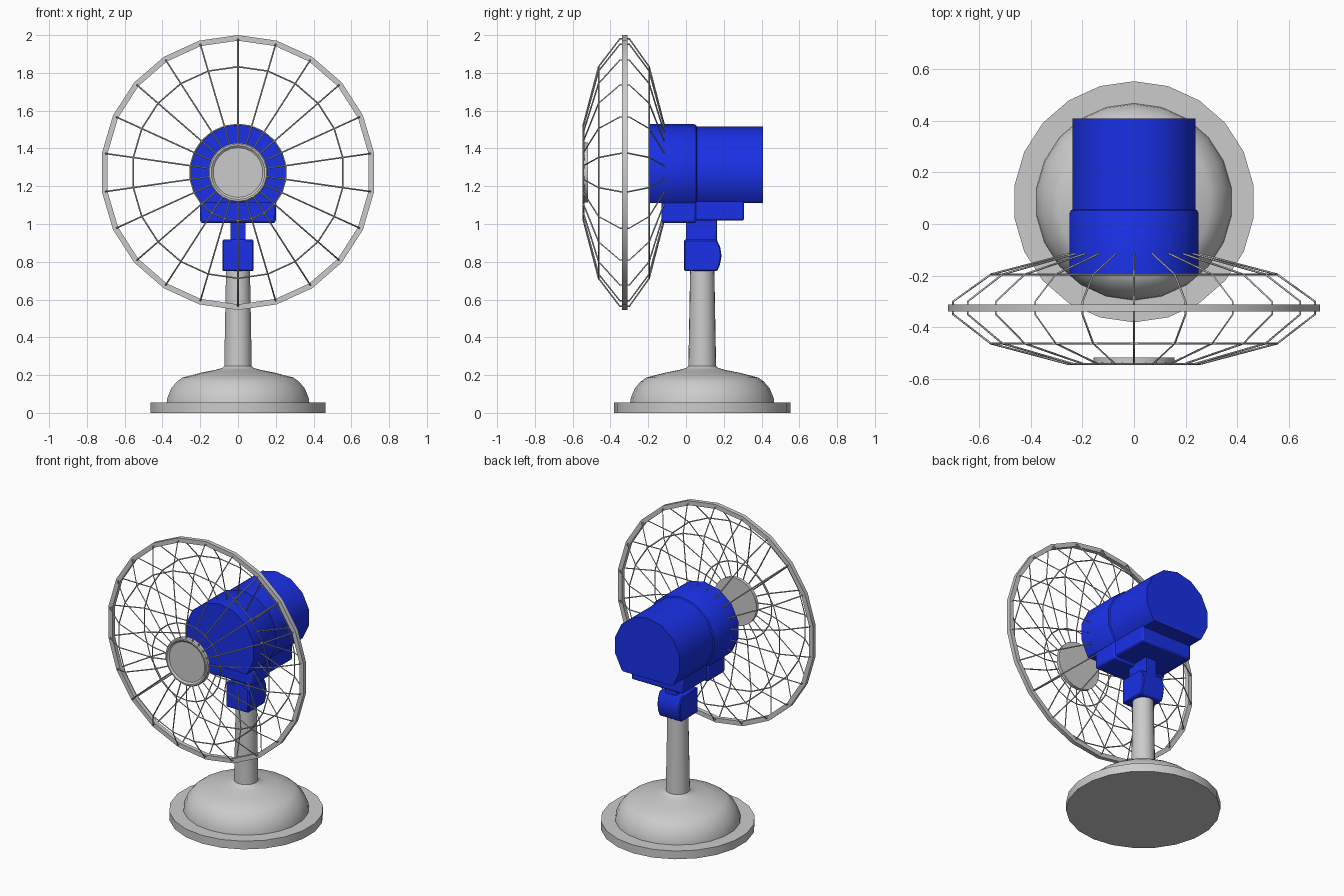
import bpy, bmesh
from math import sin, cos, tau
from mathutils import Vector

if "Cube" in bpy.data.objects:
    bpy.data.objects.remove(bpy.data.objects["Cube"])

N = 22            # sides of the round parts
CZ = 1.2725       # height of the fan axis
POLE_Y = 0.086    # centre of base and pole

blue = bpy.data.materials.new("blue_paint")
blue.diffuse_color = (0.01, 0.03, 0.8, 1)
blue.use_nodes = True
blue.node_tree.nodes["Principled BSDF"].inputs["Base Color"].default_value = blue.diffuse_color


def finish(bm, name, mat=None, angle=0.55):
    bmesh.ops.remove_doubles(bm, verts=bm.verts, dist=1e-5)
    bmesh.ops.recalc_face_normals(bm, faces=bm.faces)
    me = bpy.data.meshes.new(name)
    bm.to_mesh(me)
    bm.free()
    ob = bpy.data.objects.new(name, me)
    bpy.context.collection.objects.link(ob)
    if mat:
        me.materials.append(mat)
    bpy.ops.object.select_all(action='DESELECT')
    ob.select_set(True)
    bpy.context.view_layer.objects.active = ob
    bpy.ops.object.shade_smooth_by_angle(angle=angle)
    return ob


def point(axis, r, h, a):
    if axis == 'Z':
        return Vector((r * sin(a), POLE_Y + r * cos(a), h))
    return Vector((r * sin(a), h, CZ + r * cos(a)))


def lathe(profile, axis, n=N, closed=False):
    """Revolve (radius, height) points around the pole (Z) or fan axis (Y)."""
    bm = bmesh.new()
    rows = [[bm.verts.new(point(axis, r, h, tau * i / n)) for i in range(n)]
            for r, h in profile]
    pairs = list(zip(rows, rows[1:])) + ([(rows[-1], rows[0])] if closed else [])
    for a, b in pairs:
        for i in range(n):
            j = (i + 1) % n
            bm.faces.new((a[i], a[j], b[j], b[i]))
    return bm


def extrude_x(outline, half):
    """Prism from a (y, z) outline, symmetric in x."""
    bm = bmesh.new()
    f = bm.faces.new([bm.verts.new((-half, y, z)) for y, z in outline])
    ext = bmesh.ops.extrude_face_region(bm, geom=[f])
    bmesh.ops.translate(bm, vec=(2 * half, 0, 0),
                        verts=[v for v in ext['geom'] if isinstance(v, bmesh.types.BMVert)])
    return bm


def box(name, half, y0, y1, z0, z1, bevel):
    ob = finish(extrude_x([(y0, z0), (y1, z0), (y1, z1), (y0, z1)], half), name, blue)
    m = ob.modifiers.new("bevel", 'BEVEL')
    m.width, m.segments = bevel, 2


def wires(name, paths, cyclic=False):
    cu = bpy.data.curves.new(name, 'CURVE')
    cu.dimensions = '3D'
    cu.bevel_depth, cu.bevel_resolution = 0.004, 0
    cu.use_fill_caps = True
    for pts in paths:
        s = cu.splines.new('POLY')
        s.points.add(len(pts) - 1)
        for p, co in zip(s.points, pts):
            p.co = (*co, 1)
        s.use_cyclic_u = cyclic
    ob = bpy.data.objects.new(name, cu)
    bpy.context.collection.objects.link(ob)


# Base plate, dome and pole
finish(lathe([(0, 0), (.467, 0), (.467, .055), (0, .055)], 'Z'), "base_plate")
finish(lathe([(.382, .05), (.378, .08), (.357, .13), (.327, .165), (.297, .187),
              (.2, .212), (.12, .228), (.085, .238), (.072, .25)], 'Z'), "base_dome")
finish(lathe([(0, .22), (.074, .22), (.064, .76), (0, .76)], 'Z'), "pole")

# Tilt joint with rounded back, and neck above it
joint = finish(extrude_x([(-.01, .75), (.165, .75), (.18, .785), (.188, .83),
                          (.182, .875), (.163, .917), (-.01, .917)], .083),
               "tilt_joint", blue)
bv = joint.modifiers.new("bevel", 'BEVEL')
bv.width, bv.segments = .006, 1
box("neck", .041, 0, .163, .90, 1.03, .004)

# Housing under the motor, in two steps
box("housing_front", .2, -.13, .055, 1.005, 1.14, .014)
box("housing_rear", .19, .03, .308, 1.018, 1.14, .012)

# Motor: stepped drum with a flat underside
bm = lathe([(0, -.195), (.257, -.195), (.257, .04), (.252, .052), (.244, .057),
            (.244, .408), (0, .408)], 'Y', 14)
bmesh.ops.remove_doubles(bm, verts=bm.verts, dist=1e-5)
cut = bmesh.ops.bisect_plane(bm, geom=bm.verts[:] + bm.edges[:] + bm.faces[:],
                             plane_co=(0, 0, 1.112), plane_no=(0, 0, 1), clear_inner=True)
bmesh.ops.holes_fill(bm, edges=[e for e in cut['geom_cut']
                                if isinstance(e, bmesh.types.BMEdge)])
finish(bm, "motor", blue)

# Cage rim and front badge disc
finish(lathe([(.7275, -.339), (.7275, -.311), (.698, -.311), (.698, -.339)], 'Y',
             closed=True), "cage_rim")
finish(lathe([(0, -.518), (.158, -.518), (.158, -.54), (.152, -.547), (.143, -.547),
              (.132, -.538), (0, -.538)], 'Y'), "front_disc")

# Cage wires: spokes front to back, then hoops
spoke = [(.14, -.541), (.255, -.543), (.56, -.463), (.708, -.35), (.708, -.30),
         (.56, -.195), (.25, -.115)]
angles = [tau * i / N for i in range(N)]
wires("cage_spokes", [[point('Y', r, h, a) for r, h in spoke] for a in angles])
wires("cage_hoops", [[point('Y', r, h, a) for a in angles]
                     for r, h in ((.255, -.543), (.56, -.463), (.56, -.195))], True)
